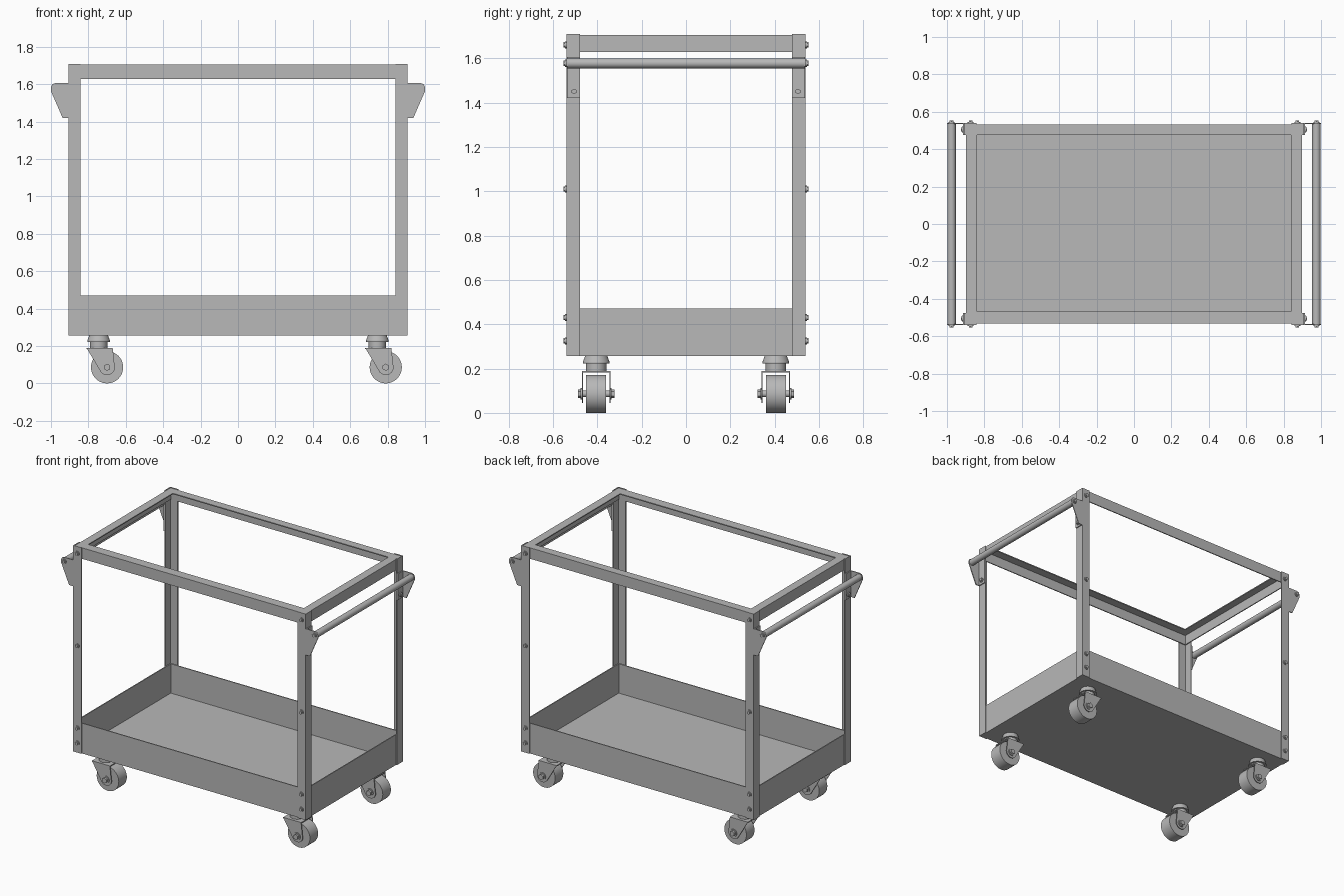
import bpy, bmesh, math
from mathutils import Matrix, Vector

cube = bpy.data.objects.get("Cube")
if cube:
    bpy.data.objects.remove(cube, do_unlink=True)

steel = bpy.data.materials.new("grey_steel")
steel.use_nodes = True
GREY = (0.48, 0.48, 0.48, 1)
steel.diffuse_color = GREY
steel.node_tree.nodes["Principled BSDF"].inputs["Base Color"].default_value = GREY


def finish(name, bm, smooth=False):
    bmesh.ops.recalc_face_normals(bm, faces=bm.faces)
    mesh = bpy.data.meshes.new(name)
    bm.to_mesh(mesh)
    bm.free()
    mesh.materials.append(steel)
    obj = bpy.data.objects.new(name, mesh)
    bpy.context.collection.objects.link(obj)
    if smooth:
        bpy.ops.object.select_all(action='DESELECT')
        obj.select_set(True)
        bpy.context.view_layer.objects.active = obj
        bpy.ops.object.shade_smooth_by_angle(angle=math.radians(35))
    return obj


def box(bm, a, b):
    """Box between two opposite corners."""
    a, b = Vector(a), Vector(b)
    m = Matrix.Translation((a + b) / 2) @ Matrix.Diagonal((*(b - a), 1))
    bmesh.ops.create_cube(bm, size=1, matrix=m)


def rod(bm, a, b, r1, r2=None, sides=32):
    """Cylinder or cone from point a to point b."""
    a, b = Vector(a), Vector(b)
    turn = (b - a).to_track_quat('Z', 'Y').to_matrix().to_4x4()
    bmesh.ops.create_cone(bm, cap_ends=True, segments=sides, radius1=r1,
                          radius2=r1 if r2 is None else r2, depth=(b - a).length,
                          matrix=Matrix.Translation((a + b) / 2) @ turn)


def plate(bm, outline, y, thick):
    """Flat plate with an x-z outline, centred on y."""
    face = bm.faces.new([bm.verts.new((x, y - thick / 2, z)) for x, z in outline])
    ext = bmesh.ops.extrude_face_region(bm, geom=[face])
    verts = [v for v in ext["geom"] if isinstance(v, bmesh.types.BMVert)]
    bmesh.ops.translate(bm, verts=verts, vec=(0, thick, 0))


def bolt(bm, p, axis):
    """Washer and hexagonal head."""
    p, axis = Vector(p), Vector(axis)
    rod(bm, p, p + axis * 0.006, 0.016, sides=20)
    rod(bm, p + axis * 0.006, p + axis * 0.013, 0.012, sides=6)


X, Y = 0.906, 0.54          # outer half size of the legs
T = 0.007                   # sheet thickness
LEG = 0.063                 # leg flange width
BASE, TOP = 0.257, 1.708
IX, IY = X - T, Y - T       # outer half size of tray and top frame
SIGNS = (-1, 1)
CORNERS = [(sx, sy) for sx in SIGNS for sy in SIGNS]
BAR_X, BAR_Z = 0.975, 1.577

# Lower tray: floor and four walls
bm = bmesh.new()
WALL = 0.47
box(bm, (-IX, -IY, BASE), (IX, IY, BASE + T))
for s in SIGNS:
    box(bm, (-IX, s * IY, BASE), (IX, s * (IY - T), WALL))
    box(bm, (s * IX, -IY + T, BASE), (s * (IX - T), IY - T, WALL))
finish("tray", bm)

# Top frame: angle rails with the flat flange on top
bm = bmesh.new()
RAIL_TOP, RAIL_BOTTOM = TOP - 0.003, 1.628
for s in SIGNS:
    box(bm, (-IX, s * IY, RAIL_BOTTOM), (IX, s * (IY - T), RAIL_TOP))
    box(bm, (s * IX, -IY + T, RAIL_BOTTOM), (s * (IX - T), IY - T, RAIL_TOP))
    inner = 0.475 if s > 0 else 0.467
    box(bm, (-IX + T, s * (IY - T), RAIL_TOP - T), (IX - T, s * inner, RAIL_TOP))
    box(bm, (s * (IX - T), -0.467, RAIL_TOP - T), (s * 0.84, 0.475, RAIL_TOP))
finish("top_frame", bm)

# Angle legs and their bolts
for sx, sy in CORNERS:
    tag = ("back" if sy > 0 else "front") + ("_left" if sx > 0 else "_right")
    bm = bmesh.new()
    box(bm, (sx * X, sy * Y, BASE), (sx * (X - LEG), sy * IY, TOP))
    box(bm, (sx * X, sy * IY, BASE), (sx * IX, sy * (Y - LEG), TOP))
    finish(tag + "_leg", bm)

    bm = bmesh.new()
    for z in (0.325, 0.43, 1.01, 1.66):
        bolt(bm, (sx * 0.873, sy * Y, z), (0, sy, 0))
    bolt(bm, (sx * (X + T), sy * 0.505, 1.45), (sx, 0, 0))
    bolt(bm, (sx * BAR_X, sy * Y, BAR_Z), (0, sy, 0))
    finish(tag + "_bolts", bm)

    # Handle bracket: tapered side plate and a flange on the leg
    bm = bmesh.new()
    outline = [(X, 1.605), (0.978, 1.605), (0.993, 1.599), (1.0, 1.584),
               (1.0, 1.562), (0.938, 1.42), (X, 1.42)]
    plate(bm, [(sx * x, z) for x, z in outline], sy * (Y - 0.003), 0.006)
    box(bm, (sx * X, sy * (Y - 0.006), 1.42), (sx * (X + T), sy * (Y - LEG), 1.605))
    finish(tag + "_handle_bracket", bm)

# Push handles
for s in SIGNS:
    bm = bmesh.new()
    rod(bm, (s * BAR_X, -Y + 0.006, BAR_Z), (s * BAR_X, Y - 0.006, BAR_Z), 0.0225)
    finish("left_handle" if s > 0 else "right_handle", bm, True)

# Swivel casters, all trailing the same way
for sx, sy in CORNERS:
    tag = ("back" if sy > 0 else "front") + ("_left" if sx > 0 else "_right")
    cx, cy = sx * 0.745, sy * 0.405
    wx, wz = cx + 0.045, 0.086

    bm = bmesh.new()
    rod(bm, (cx, cy, BASE), (cx, cy, 0.23), 0.05, 0.06)
    rod(bm, (cx, cy, 0.23), (cx, cy, 0.222), 0.06)
    rod(bm, (cx, cy, 0.222), (cx, cy, 0.188), 0.046)
    finish(tag + "_caster_swivel", bm, True)

    bm = bmesh.new()
    box(bm, (cx - 0.065, cy - 0.064, 0.183), (cx + 0.075, cy + 0.064, 0.19))
    arc = [(wx + 0.042 * math.cos(a), wz + 0.042 * math.sin(a))
           for a in (math.radians(20 - 16 * i) for i in range(11))]
    outline = [(cx - 0.065, 0.19), (cx + 0.075, 0.19)] + arc
    for s in SIGNS:
        plate(bm, outline, cy + s * 0.0615, 0.005)
    finish(tag + "_caster_fork", bm)

    bm = bmesh.new()
    rod(bm, (wx, cy - 0.045, wz), (wx, cy + 0.045, wz), 0.086, sides=48)
    finish(tag + "_caster_wheel", bm, True)

    bm = bmesh.new()
    rod(bm, (wx, cy - 0.076, wz), (wx, cy + 0.076, wz), 0.015, sides=20)
    for s in SIGNS:
        rod(bm, (wx, cy + s * 0.064, wz), (wx, cy + s * 0.07, wz), 0.026, sides=24)
        rod(bm, (wx, cy + s * 0.07, wz), (wx, cy + s * 0.083, wz), 0.019, sides=6)
    finish(tag + "_caster_axle", bm, True)
